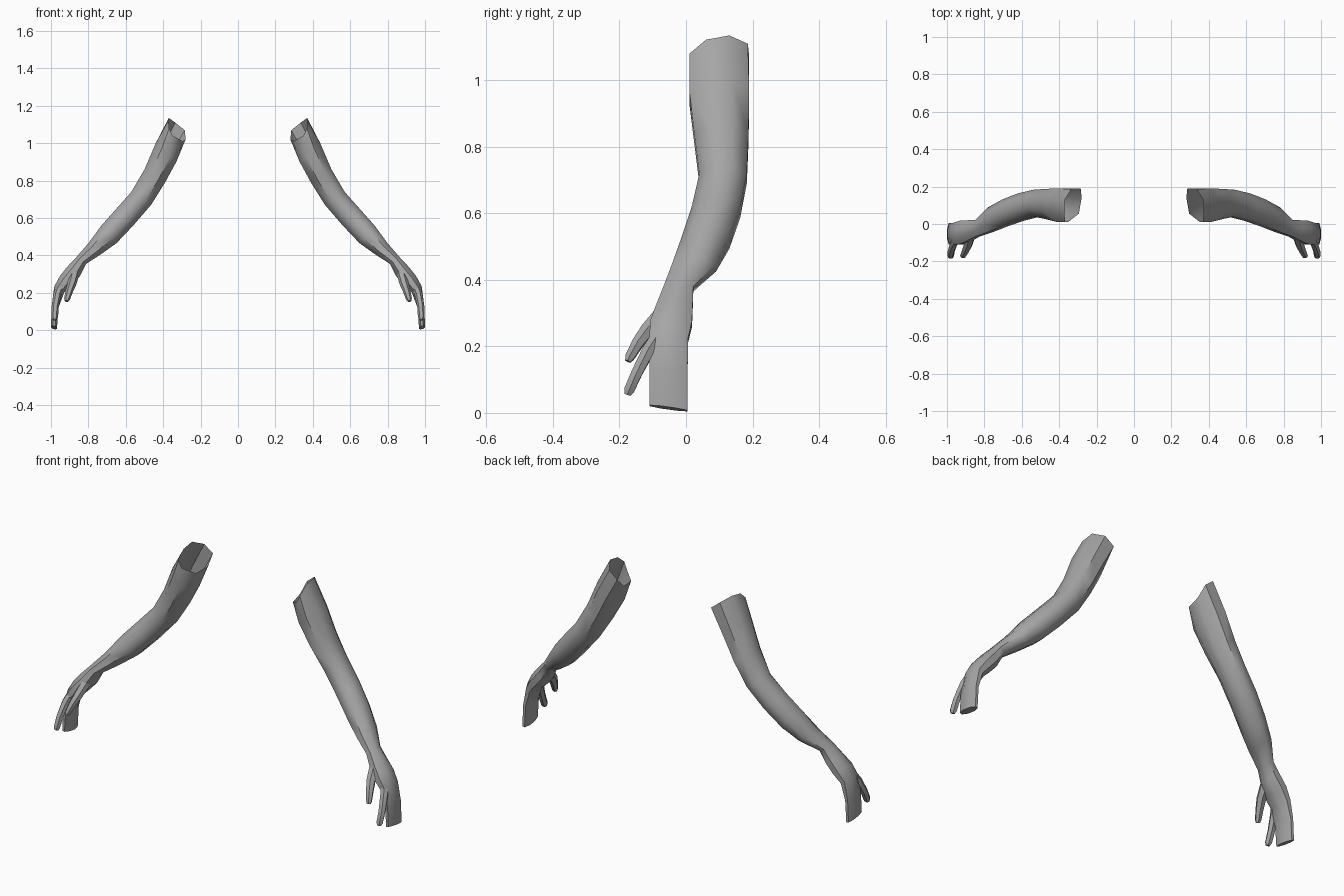
import bpy, bmesh, math
from mathutils import Vector

if "Cube" in bpy.data.objects:
    bpy.data.objects.remove(bpy.data.objects["Cube"])

skin = bpy.data.materials.new("plain_grey")
skin.diffuse_color = (0.38, 0.38, 0.38, 1)
skin.use_nodes = True
skin.node_tree.nodes["Principled BSDF"].inputs["Base Color"].default_value = skin.diffuse_color


def loft(name, rings, cap_start=False):
    """Skin a list of equal rings, close the far end, mirror to both sides."""
    bm = bmesh.new()
    loops = [[bm.verts.new(p) for p in ring] for ring in rings]
    n = len(loops[0])
    for a, b in zip(loops, loops[1:]):
        for i in range(n):
            j = (i + 1) % n
            bm.faces.new((a[i], a[j], b[j], b[i]))
    bm.faces.new(loops[-1])
    if cap_start:
        bm.faces.new(loops[0])
    bmesh.ops.recalc_face_normals(bm, faces=bm.faces)
    mesh = bpy.data.meshes.new(name)
    bm.to_mesh(mesh)
    bm.free()
    mesh.materials.append(skin)
    ob = bpy.data.objects.new(name, mesh)
    bpy.context.collection.objects.link(ob)
    bpy.ops.object.select_all(action='DESELECT')
    ob.select_set(True)
    bpy.context.view_layer.objects.active = ob
    bpy.ops.object.shade_smooth_by_angle(angle=math.radians(50))
    mirror = ob.modifiers.new("mirror", 'MIRROR')
    mirror.use_mirror_merge = False
    return ob


def arm_ring(xo, zo, xi, zi, y0, y1, tilt=0.0):
    """Octagon between an outer and an inner edge, spanning y0 to y1."""
    pts = []
    for k in range(8):
        a = math.radians(22.5 + 45 * k)
        c, s = math.cos(a) / 0.924, math.sin(a) / 0.924
        pts.append(((xo + xi) / 2 + c * (xo - xi) / 2,
                    (y0 + y1) / 2 + s * (y1 - y0) / 2,
                    (zo + zi) / 2 + c * (zo - zi) / 2 + s * tilt))
    return pts


def finger_rings(path):
    """Six-sided tube around a path of (x, y, z, radius)."""
    pts = [Vector(p[:3]) for p in path]
    rings = []
    for i, p in enumerate(pts):
        d = (pts[min(i + 1, len(pts) - 1)] - pts[max(i - 1, 0)]).normalized()
        u = d.cross(Vector((0, 1, 0))).normalized()
        v = d.cross(u)
        r = path[i][3]
        rings.append([p + r * (math.cos(k * math.pi / 3) * u +
                               math.sin(k * math.pi / 3) * v) for k in range(6)])
    return rings


# Open slanted shoulder rim, starting on the outer side and going to the back
shoulder = [(.37, .13, 1.135), (.335, .186, 1.11), (.285, .19, 1.07), (.28, .14, 1.02),
            (.295, .055, 1.01), (.35, .012, 1.04), (.368, .01, 1.08), (.372, .06, 1.122)]

# Shoulder to joined fingertips: outer x, z, inner x, z, front y, back y, tilt
sections = [
    (.44, 1.00, .33, .90, .01, .19),
    (.50, .86, .39, .79, .025, .188),
    (.57, .74, .465, .67, .04, .183),
    (.65, .65, .56, .56, .018, .163),
    (.73, .56, .65, .465, -.012, .13),
    (.80, .465, .73, .408, -.042, .09),
    (.865, .39, .812, .355, -.068, .022),
    (.912, .34, .845, .29, -.09, .02),
    (.952, .29, .885, .245, -.108, .018),
    (.982, .235, .93, .20, -.11, .006),
    (.996, .13, .96, .12, -.11, .005),
    (1.0, .018, .968, .01, -.11, .005, -.008),
]
# The rim is ordered one step ahead of the octagons on the front side
loft("arm_and_hand", [shoulder] + [arm_ring(*s) for s in sections])

# Separate index finger and thumb, rooted inside the palm
loft("index_finger", finger_rings([
    (.945, -.07, .25, .022), (.966, -.112, .19, .021), (.978, -.148, .12, .019),
    (.98, -.171, .068, .018), (.98, -.176, .054, .011)]), True)
loft("thumb", finger_rings([
    (.875, -.07, .30, .026), (.888, -.115, .25, .024), (.902, -.145, .21, .020),
    (.914, -.169, .168, .016), (.917, -.175, .155, .010)]), True)
